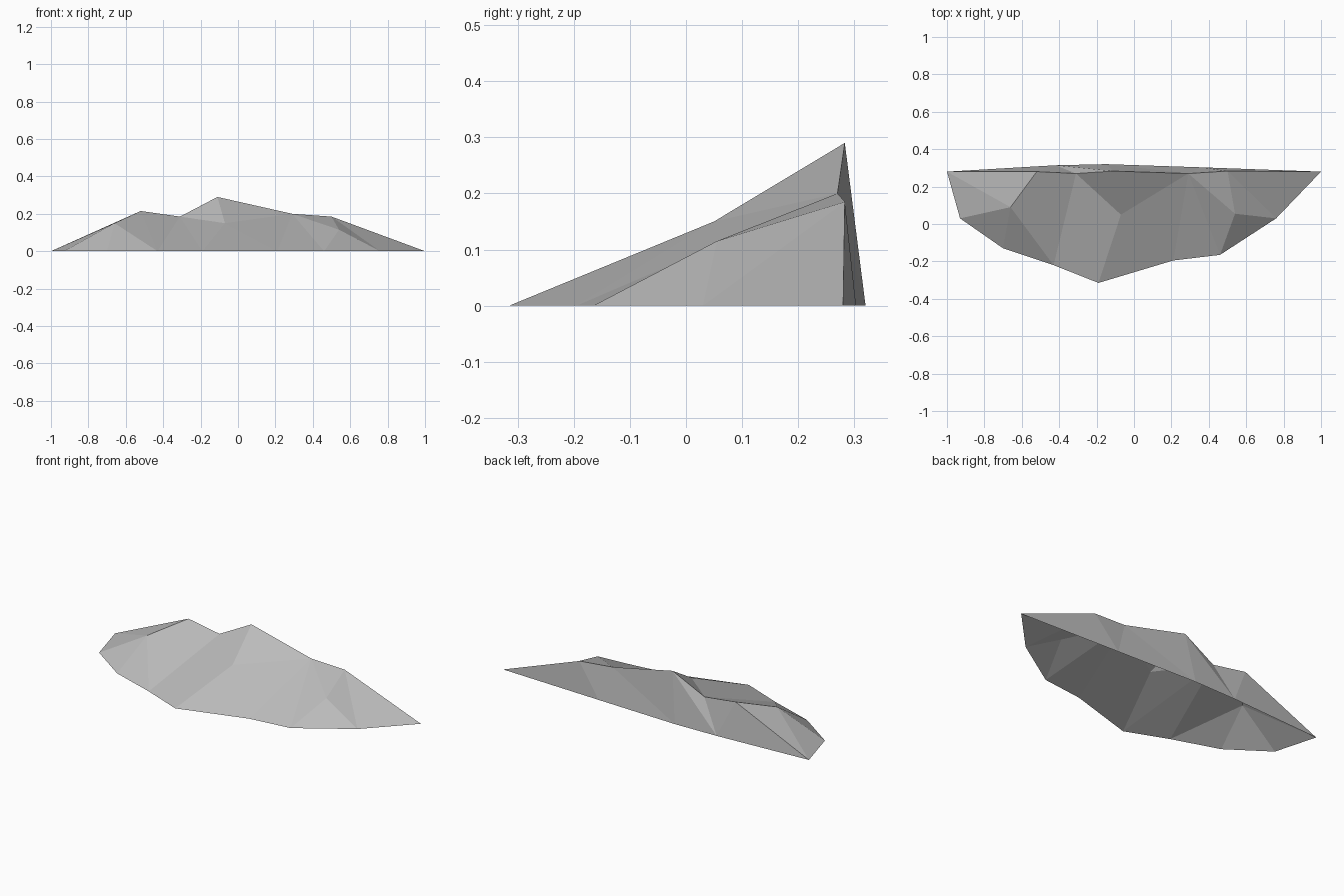
import bpy
import bmesh

cube = bpy.data.objects.get("Cube")
if cube:
    bpy.data.objects.remove(cube, do_unlink=True)

stone = bpy.data.materials.new("stone_grey")
stone.use_nodes = True
grey = (0.5, 0.5, 0.5, 1)
stone.diffuse_color = grey
stone.node_tree.nodes["Principled BSDF"].inputs["Base Color"].default_value = grey

bm = bmesh.new()


def point(x, y, z=0):
    return bm.verts.new((x, y, z))


def facet(a, b, c):
    bm.faces.new((a, b, c))


def stitch(upper, lower, steps):
    """Join two chains with triangles; each letter moves along one chain."""
    top, low = 0, 0
    for step in steps:
        if step == "U":
            facet(upper[top], lower[low], upper[top + 1])
            top += 1
        else:
            facet(upper[top], lower[low], lower[low + 1])
            low += 1


# Pointed ends on the ground
right_tip = point(-1, .28)
left_tip = point(1, .28)

# Crest line along the back
right_crest = point(-.52, .28, .215)
saddle = point(-.31, .27, .185)
peak = point(-.11, .283, .29)
shoulder = point(.29, .27, .2)
left_crest = point(.5, .283, .185)

# Bulges part way down the front slope
right_spur = point(-.66, .09, .15)
middle_spur = point(-.07, .05, .15)
left_spur = point(.54, .055, .115)

# Ground outlines
front_foot = [point(x, y) for x, y in (
    (-.93, .03), (-.7, -.13), (-.43, -.22), (-.19, -.315),
    (.21, -.195), (.46, -.165), (.76, .03))]
back_foot = [point(x, y) for x, y in ((-.42, .314), (-.15, .32), (.36, .303))]

# Front slope
stitch([right_tip, right_spur, right_crest, saddle, middle_spur,
        shoulder, left_spur, left_crest],
       front_foot + [left_tip], "ULLUULULULULUL")
facet(right_tip, right_spur, right_crest)
facet(saddle, middle_spur, peak)
facet(peak, middle_spur, shoulder)
facet(shoulder, left_spur, left_crest)

# Steep back wall
stitch([right_crest, saddle, peak, shoulder, left_crest],
       [right_tip] + back_foot + [left_tip], "LUULULUL")

# Every facet leans upward, so turn any that point down
bm.normal_update()
for face in bm.faces:
    if face.normal.z < 0:
        face.normal_flip()

mesh = bpy.data.meshes.new("rock_ridge")
bm.to_mesh(mesh)
bm.free()
mesh.materials.append(stone)
bpy.context.collection.objects.link(bpy.data.objects.new("rock_ridge", mesh))
